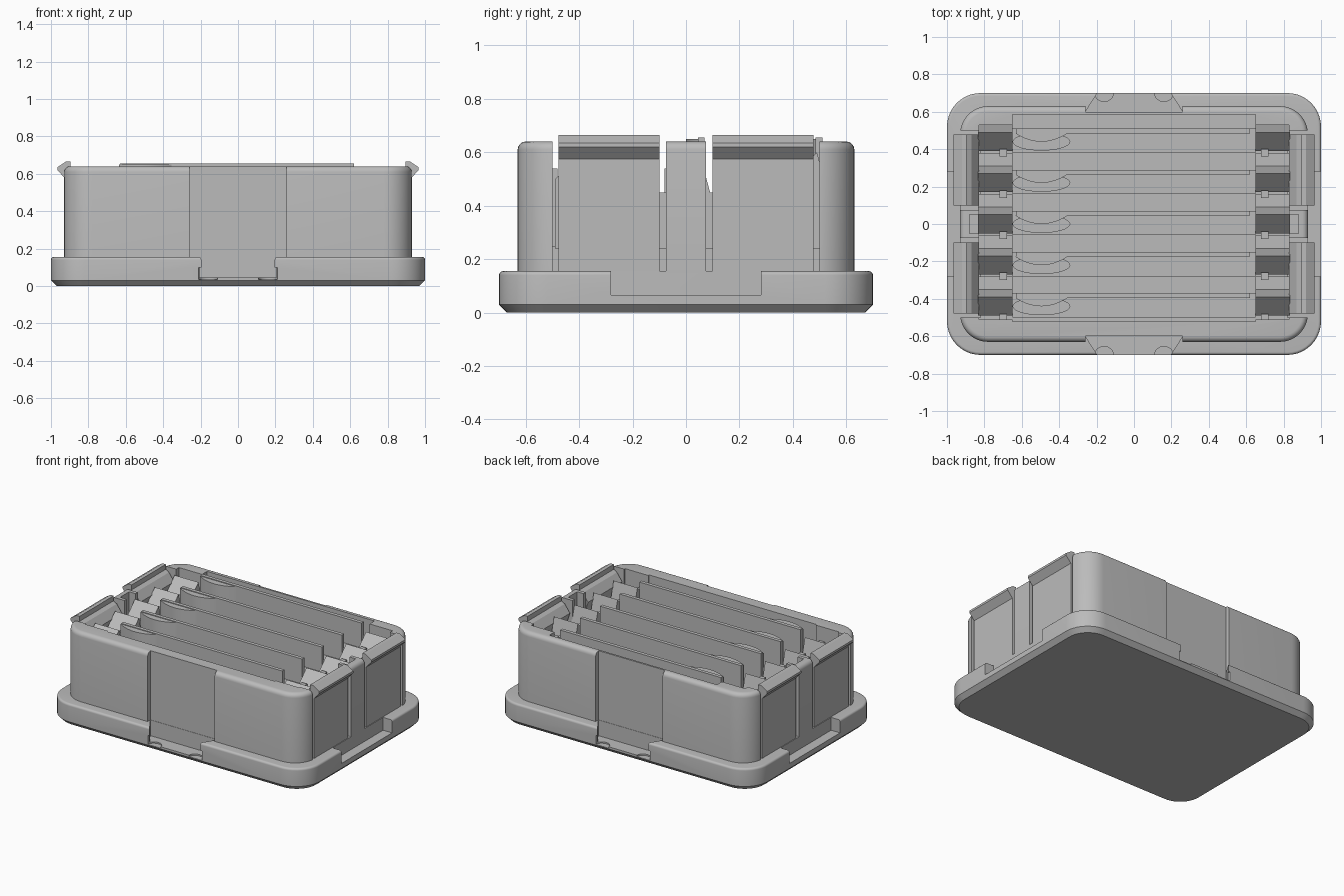
import bpy, bmesh, math

if "Cube" in bpy.data.objects:
    bpy.data.objects.remove(bpy.data.objects["Cube"], do_unlink=True)

grey = bpy.data.materials.new("plain grey")
grey.use_nodes = True
COLOUR = (0.5, 0.5, 0.5, 1)
grey.diffuse_color = COLOUR
grey.node_tree.nodes["Principled BSDF"].inputs["Base Color"].default_value = COLOUR


def loft(name, rings):
    """Closed solid through equal-sized rings of points."""
    bm = bmesh.new()
    loops = [[bm.verts.new(p) for p in ring] for ring in rings]
    n = len(loops[0])
    for a, b in zip(loops, loops[1:]):
        for i in range(n):
            j = (i + 1) % n
            bm.faces.new((a[i], a[j], b[j], b[i]))
    bm.faces.new(loops[0])
    bm.faces.new(loops[-1])
    bmesh.ops.recalc_face_normals(bm, faces=bm.faces[:])
    mesh = bpy.data.meshes.new(name)
    bm.to_mesh(mesh)
    bm.free()
    mesh.materials.append(grey)
    obj = bpy.data.objects.new(name, mesh)
    bpy.context.collection.objects.link(obj)
    return obj


def prism(name, outline, lo, hi, axis):
    """Extrude a 2D outline along x, y or z."""
    place = {"x": lambda p, t: (t, p[0], p[1]),
             "y": lambda p, t: (p[0], t, p[1]),
             "z": lambda p, t: (p[0], p[1], t)}[axis]
    return loft(name, [[place(p, t) for p in outline] for t in (lo, hi)])


def box(name, x0, x1, y0, y1, z0, z1):
    return prism(name, [(x0, y0), (x1, y0), (x1, y1), (x0, y1)], z0, z1, "z")


def ellipse(cx, cy, rx, ry, n=32):
    return [(cx + rx * math.cos(math.tau * i / n), cy + ry * math.sin(math.tau * i / n))
            for i in range(n)]


def rounded_block(name, hx, hy, radius, layers, n=10):
    """Rounded rectangle stacked through (inset, height) layers."""
    rings = []
    for inset, z in layers:
        r, ring = radius - inset, []
        for q, (sx, sy) in enumerate(((1, 1), (-1, 1), (-1, -1), (1, -1))):
            for i in range(n + 1):
                a = (q + i / n) * math.pi / 2
                ring.append((sx * (hx - radius) + r * math.cos(a),
                             sy * (hy - radius) + r * math.sin(a), z))
        rings.append(ring)
    return loft(name, rings)


def cut(target, cutters):
    for cutter in cutters:
        mod = target.modifiers.new("cut", "BOOLEAN")
        mod.operation, mod.solver, mod.object = "DIFFERENCE", "EXACT", cutter
        bpy.context.view_layer.objects.active = target
        bpy.ops.object.modifier_apply(modifier=mod.name)
        bpy.data.objects.remove(cutter, do_unlink=True)


def smooth(obj):
    bpy.ops.object.select_all(action="DESELECT")
    obj.select_set(True)
    bpy.context.view_layer.objects.active = obj
    bpy.ops.object.shade_smooth_by_angle(angle=math.radians(30))


def fillet(r, top, n=5):
    return [(r * (1 - math.cos(a)), top - r + r * math.sin(a))
            for a in (i * math.pi / 2 / n for i in range(n + 1))]


# Base tray with finger notches on all four sides
base = rounded_block("base_tray", 1.0, 0.7, 0.18,
                     [(0.03, 0), (0, 0.03)] + fillet(0.015, 0.155))
cutters = []
for s in (-1, 1):
    cutters.append(prism("notch", [(-0.26, s * 0.6), (0.26, s * 0.6),
                                   (0.19, s * 0.71), (-0.19, s * 0.71)], 0.045, 0.3, "z"))
    cutters.append(box("side_notch", *sorted((s * 0.92, s * 1.1)), -0.28, 0.28, 0.065, 0.3))
    for x in (-0.16, 0.16):
        cutters.append(prism("dimple", ellipse(x, s * 0.7, 0.05, 0.045), 0.035, 0.1, "z"))
cut(base, cutters)
smooth(base)

# Box body, hollowed, with flat recesses and side slits
body = rounded_block("box_body", 0.93, 0.63, 0.15, [(0, 0.04)] + fillet(0.03, 0.64))
cutters = [box("main_hollow", -0.65, 0.65, -0.52, 0.585, 0.25, 0.8),
           box("end_hollow", -0.83, 0.83, -0.51, 0.53, 0.25, 0.8)]
for s in (-1, 1):
    cutters.append(box("face_recess", -0.26, 0.26, *sorted((s * 0.598, s * 0.8)), 0.045, 0.8))
    cutters.append(box("middle_pocket", *sorted((s * 0.8, s * 0.88)), -0.05, 0.05, 0.4, 0.8))
    for t in (-1, 1):
        cutters.append(box("latch_opening", *sorted((s * 0.82, s * 1.1)),
                           *sorted((t * 0.075, t * 0.5)), 0.155, 0.8))
cut(body, cutters)
smooth(body)

# Flexible latches with outward hooks
hook = [(0.85, 0.13), (0.925, 0.13), (0.925, 0.575), (0.965, 0.62), (0.965, 0.635),
        (0.92, 0.665), (0.895, 0.665), (0.895, 0.63), (0.87, 0.615), (0.83, 0.56), (0.85, 0.5)]
for s, side in ((1, "left"), (-1, "right")):
    for t, end in ((1, "back"), (-1, "front")):
        prism(f"{side}_{end}_latch", [(s * x, z) for x, z in hook],
              t * 0.1, t * 0.478, "y")

# Five slot dividers, each with a ledge, thumb scoop and curved thumb rest
PITCH, THUMB = 0.22, -0.495
for k in range(5):
    y = (k - 2) * PITCH
    ledge = box(f"slot_ledge_{k + 1}", -0.65, 0.65, y - 0.06, y + 0.07, 0.24, 0.48)
    cut(ledge, [prism("scoop", ellipse(THUMB, y, 0.152, 0.045), 0.3, 0.8, "z")])
    box(f"slot_divider_{k + 1}", -0.63, 0.62, y + 0.045, y + 0.07, 0.25, 0.655)
    arc = [(THUMB + 0.14 * u / 8, y + 0.045 - 0.045 * (1 - (u / 8) ** 2))
           for u in range(-8, 9)]
    smooth(prism(f"thumb_rest_{k + 1}", arc, 0.3, 0.65, "z"))

    # Sloping card guides and stop pegs at both ends
    guide = [(-0.05, 0.24), (-0.05, 0.5), (0.05, 0.6), (0.09, 0.45), (0.16, 0.45), (0.16, 0.24)]
    if k == 4:
        guide = [p for p in guide if p[0] < 0.1] + [(0.09, 0.24)]
    for s, side in ((1, "left"), (-1, "right")):
        prism(f"{side}_guide_{k + 1}", [(y + a, z) for a, z in guide],
              s * 0.65, s * 0.835, "x")
        box(f"{side}_peg_{k + 1}", *sorted((s * 0.68, s * 0.72)),
            y - 0.08, y - 0.04, 0.25, 0.54)
